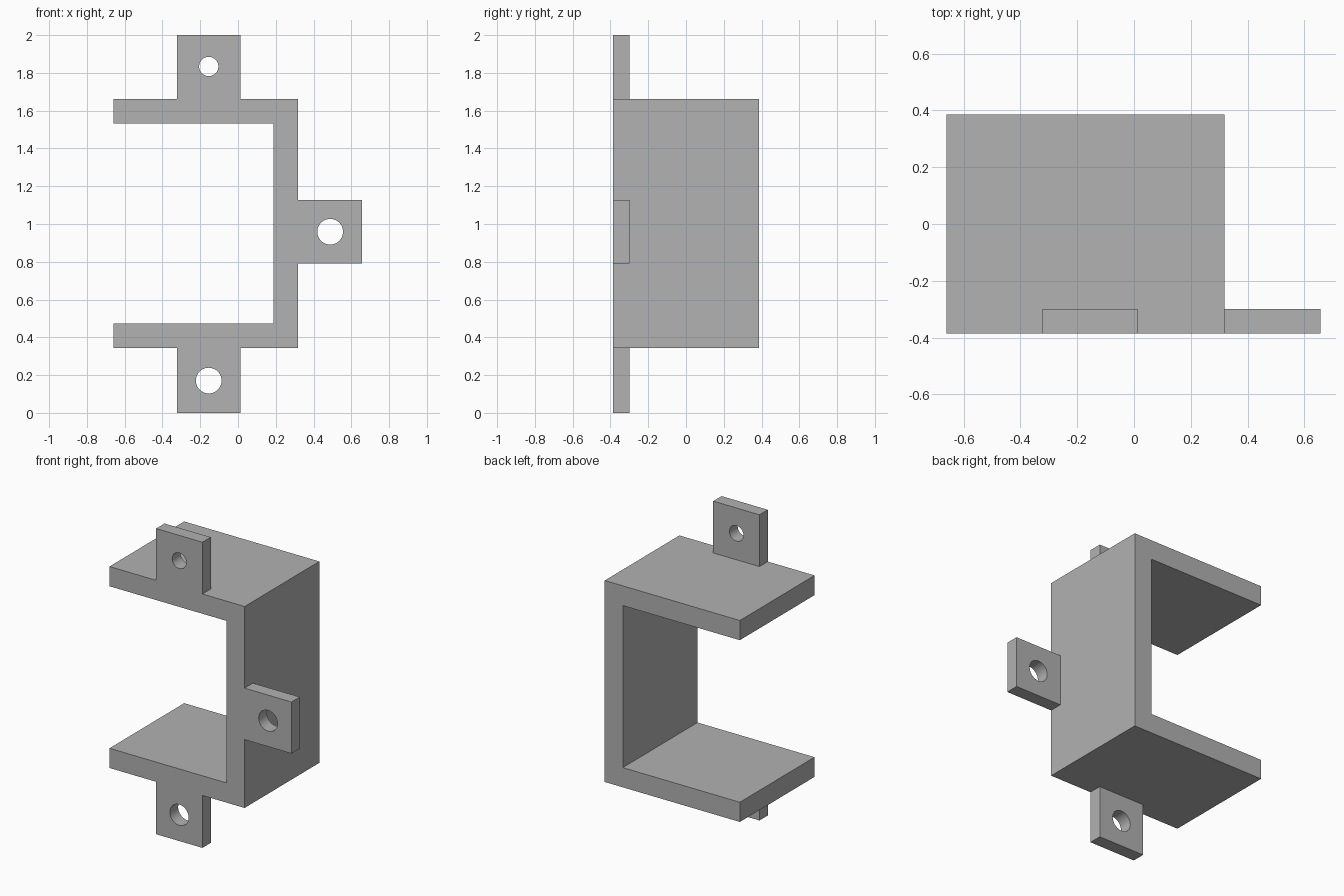
import bpy
import bmesh
from math import radians
from mathutils import Matrix, Vector

cube = bpy.data.objects.get("Cube")
if cube:
    bpy.data.objects.remove(cube, do_unlink=True)

grey = bpy.data.materials.new("plain grey")
grey.use_nodes = True
grey.diffuse_color = (0.445, 0.445, 0.445, 1)
grey.node_tree.nodes["Principled BSDF"].inputs["Base Color"].default_value = grey.diffuse_color

FRONT, BACK, TAB_BACK = -0.386, 0.386, -0.30
LEFT_EDGE, WALL_IN, WALL_OUT = -0.66, 0.187, 0.318
BOTTOM, TOP, THICK = 0.343, 1.661, 0.129
OVERLAP = 0.06  # how far each tab sinks into the channel wall


def add_object(name, bm):
    bmesh.ops.recalc_face_normals(bm, faces=bm.faces)
    mesh = bpy.data.meshes.new(name)
    bm.to_mesh(mesh)
    bm.free()
    mesh.materials.append(grey)
    obj = bpy.data.objects.new(name, mesh)
    bpy.context.collection.objects.link(obj)
    return obj


def prism(name, outline, y0, y1):
    """Extrude an x-z outline from y0 to y1."""
    bm = bmesh.new()
    face = bm.faces.new([bm.verts.new((x, y0, z)) for x, z in outline])
    ext = bmesh.ops.extrude_face_region(bm, geom=[face])["geom"]
    verts = [g for g in ext if isinstance(g, bmesh.types.BMVert)]
    bmesh.ops.translate(bm, verts=verts, vec=Vector((0, y1 - y0, 0)))
    return add_object(name, bm)


def box(name, x0, x1, z0, z1):
    return prism(name, [(x0, z0), (x1, z0), (x1, z1), (x0, z1)], FRONT, TAB_BACK)


def hole_cutter(x, z, radius):
    bm = bmesh.new()
    place = Matrix.Translation((x, FRONT, z)) @ Matrix.Rotation(radians(90), 4, "X")
    bmesh.ops.create_cone(bm, cap_ends=True, segments=48, radius1=radius,
                          radius2=radius, depth=0.4, matrix=place)
    return add_object("hole_cutter", bm)


def combine(target, tool, operation):
    mod = target.modifiers.new("combine", "BOOLEAN")
    mod.operation, mod.solver, mod.object = operation, "EXACT", tool
    bpy.context.view_layer.objects.active = target
    bpy.ops.object.modifier_apply(modifier=mod.name)
    bpy.data.objects.remove(tool, do_unlink=True)


# Open channel body
bracket = prism("mounting_bracket", [
    (LEFT_EDGE, BOTTOM), (WALL_OUT, BOTTOM), (WALL_OUT, TOP), (LEFT_EDGE, TOP),
    (LEFT_EDGE, TOP - THICK), (WALL_IN, TOP - THICK),
    (WALL_IN, BOTTOM + THICK), (LEFT_EDGE, BOTTOM + THICK)], FRONT, BACK)

# Mounting tabs, each with a round hole
tabs = [
    (box("top_tab", -0.322, 0.013, TOP - OVERLAP, 2), (-0.155, 1.834, 0.051)),
    (box("bottom_tab", -0.322, 0.013, 0, BOTTOM + OVERLAP), (-0.155, 0.171, 0.068)),
    (box("side_tab", WALL_OUT - OVERLAP, 0.657, 0.79, 1.127), (0.488, 0.959, 0.068)),
]
for tab, hole in tabs:
    combine(tab, hole_cutter(*hole), "DIFFERENCE")
    combine(bracket, tab, "UNION")

# Smooth hole walls, sharp edges elsewhere
bpy.ops.object.select_all(action="DESELECT")
bracket.select_set(True)
bpy.context.view_layer.objects.active = bracket
bpy.ops.object.shade_smooth_by_angle(angle=radians(30))
